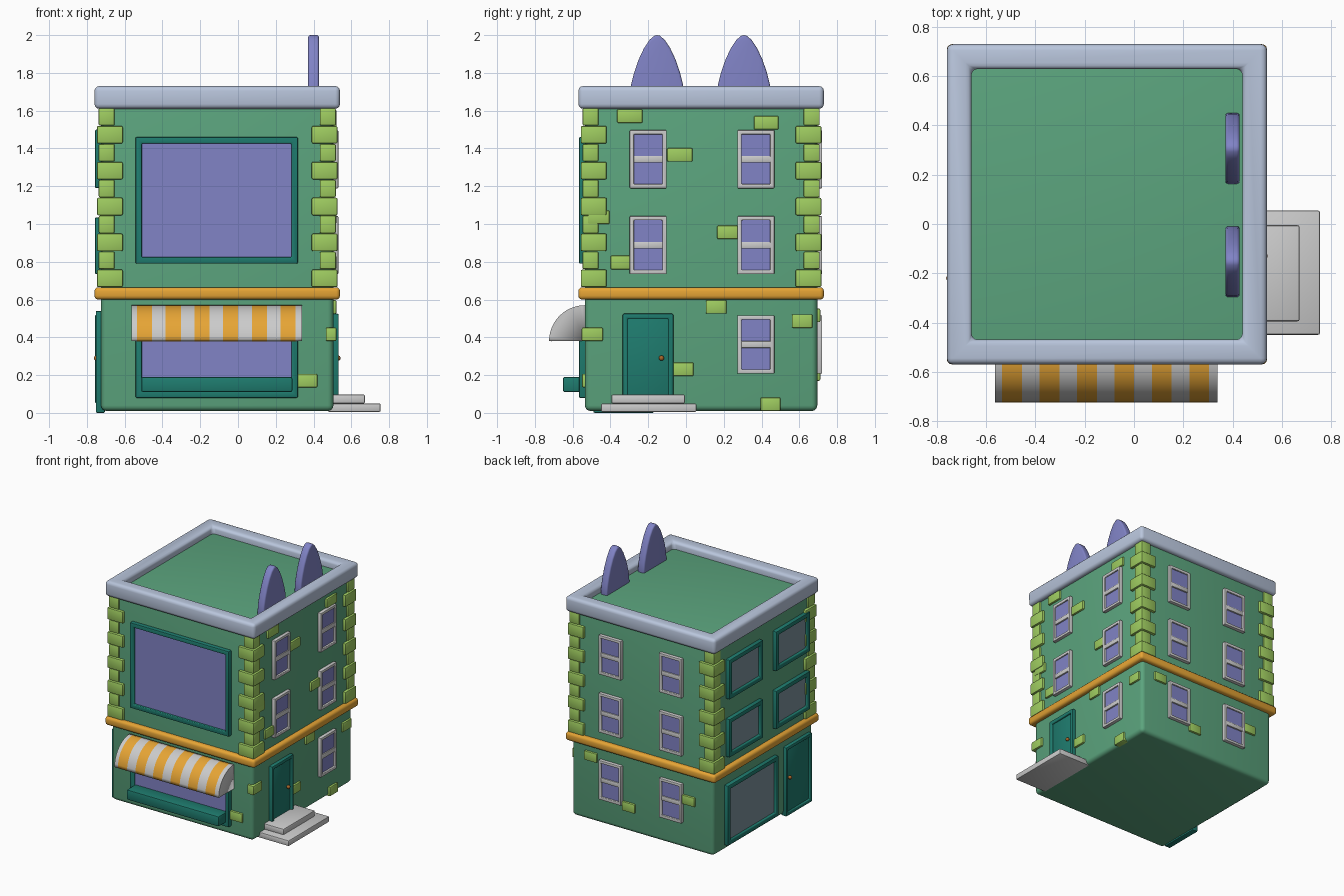
import bpy, bmesh, math
from mathutils import Vector

if "Cube" in bpy.data.objects:
    bpy.data.objects.remove(bpy.data.objects["Cube"])


def material(name, r, g, b):
    m = bpy.data.materials.new(name)
    m.diffuse_color = (r ** 2.2, g ** 2.2, b ** 2.2, 1)
    m.use_nodes = True
    m.node_tree.nodes["Principled BSDF"].inputs["Base Color"].default_value = m.diffuse_color
    return m


WALL = material("wall_green", .36, .64, .49)
STONE = material("lime_stone", .62, .80, .38)
TEAL = material("teal", .14, .48, .43)
GLASS = material("violet_glass", .50, .51, .77)
GREY_GLASS = material("grey_glass", .48, .56, .60)
ORANGE = material("orange", .90, .64, .22)
CORNICE = material("pale_blue", .72, .77, .86)
BRASS = material("brass", .65, .40, .18)
WHITE = material("white", .82, .82, .82)

# Wall planes of the building
X0, X1, Y0, Y1 = -.725, .505, -.535, .695
CX, CY = (X0 + X1) / 2, (Y0 + Y1) / 2

# Each side maps (along wall, up, out from wall) to world space
SIDES = {
    "front": lambda u, v, d: (u, Y0 - d, v),
    "back": lambda u, v, d: (u, Y1 + d, v),
    "right": lambda u, v, d: (X1 + d, u, v),
    "left": lambda u, v, d: (X0 - d, u, v),
    "top": lambda u, v, d: (u, v, d),
}


def finish(bm, name, mats, bevel=0, segments=2):
    bmesh.ops.recalc_face_normals(bm, faces=bm.faces)
    if bevel:
        edges = [e for e in bm.edges if e.calc_face_angle(0) > .5]
        bmesh.ops.bevel(bm, geom=edges, offset=bevel, segments=segments,
                        profile=.5, affect='EDGES', clamp_overlap=True)
    me = bpy.data.meshes.new(name)
    bm.to_mesh(me)
    bm.free()
    ob = bpy.data.objects.new(name, me)
    bpy.context.collection.objects.link(ob)
    for m in mats:
        if m:
            me.materials.append(m)
    bpy.ops.object.select_all(action='DESELECT')
    ob.select_set(True)
    bpy.context.view_layer.objects.active = ob
    bpy.ops.object.shade_smooth_by_angle(angle=math.radians(40))
    return ob


def box(name, side, u0, u1, v0, v1, d0, d1, mat=None, bevel=.006, segments=2):
    bm = bmesh.new()
    bmesh.ops.create_cube(bm, size=1)
    for v in bm.verts:
        a, b, c = v.co
        v.co = SIDES[side](u0 + (a + .5) * (u1 - u0), v0 + (b + .5) * (v1 - v0),
                           d0 + (c + .5) * (d1 - d0))
    return finish(bm, name, [mat], bevel, segments)


def frame(name, side, u0, u1, v0, v1, w, d0, d1, mat=None, bevel=.007, segments=2):
    """Rectangular ring with border width w."""
    bm = bmesh.new()
    loops = []
    for inset, d in ((0, d0), (0, d1), (w, d1), (w, d0)):
        a, b, c, e = u0 + inset, u1 - inset, v0 + inset, v1 - inset
        loops.append([bm.verts.new(SIDES[side](u, v, d))
                      for u, v in ((a, c), (b, c), (b, e), (a, e))])
    for k in range(4):
        p, q = loops[k], loops[(k + 1) % 4]
        for i in range(4):
            j = (i + 1) % 4
            bm.faces.new((p[i], p[j], q[j], q[i]))
    return finish(bm, name, [mat], bevel, segments)


def picture_window(name, side, u0, u1, v0, v1, glass):
    frame(name + "_frame", side, u0, u1, v0, v1, .034, -.02, .032, TEAL)
    box(name + "_glass", side, u0 + .02, u1 - .02, v0 + .02, v1 - .02, -.02, .012, glass, 0)


def sash_window(side, u, z):
    w, h = .098, .154
    frame("sash_frame", side, u - w, u + w, z - h, z + h, .022, -.02, .026, None, .005)
    box("sash_bar", side, u - w + .01, u + w - .01, z - .018, z + .018, -.02, .022, None, .005)
    for lo, hi, d in ((z + .015, z + h - .015, .014), (z - h + .015, z - .015, .010)):
        box("sash_pane", side, u - w + .015, u + w - .015, lo, hi, -.02, d, GLASS, 0)


def door(side, u0, u1, v0, v1, knob_u):
    frame("door_frame", side, u0, u1, v0, v1, .026, -.02, .028, TEAL)
    box("door_panel", side, u0 + .02, u1 - .02, v0 + .01, v1 - .02, -.02, .012, TEAL, .004)
    bm = bmesh.new()
    bmesh.ops.create_uvsphere(bm, u_segments=12, v_segments=8, radius=.014)
    bmesh.ops.translate(bm, verts=bm.verts, vec=Vector(SIDES[side](knob_u, .29, .024)))
    finish(bm, "door_knob", [BRASS])


# Building shell, band and parapet
box("building_body", "top", X0, X1, Y0, Y1, .01, 1.67, WALL, .03, 4)
box("floor_band", "top", -.76, .54, -.57, .73, .60, .665, ORANGE, .02, 3)
frame("parapet", "top", -.76, .54, -.57, .73, .10, 1.61, 1.73, CORNICE, .025, 3)

# Alternating corner stones on the upper floors
for sx in (-1, 1):
    for sy in (-1, 1):
        for i in range(10):
            size, out = (.137, .637) if i % 2 == 0 else (.085, .628)
            xs = sorted((CX + sx * out, CX + sx * (out - size)))
            ys = sorted((CY + sy * out, CY + sy * (out - size)))
            z = .665 + i * .095
            box("corner_stone", "top", *xs, *ys, z + .001, z + .094, STONE, .008)

# Small windows on the right and back walls
for z in (.362, .888, 1.343):
    for u in (-.2, .37):
        if not (z < .5 and u < 0):
            sash_window("right", u, z)
    for u in (.16, -.365):
        sash_window("back", u, z)

# Large windows on the front and left walls
picture_window("front_upper_window", "front", -.543, .317, .79, 1.46, GLASS)
picture_window("shop_window", "front", -.543, .317, .08, .55, GLASS)
box("shop_planter", "front", -.512, .288, .11, .19, 0, .117, TEAL, .01)
for v0, v1 in ((.735, 1.035), (1.19, 1.50)):
    for u0, u1 in ((-.46, -.04), (.12, .54)):
        picture_window("left_window", "left", u0, u1, v0, v1, GREY_GLASS)
picture_window("left_shop_window", "left", -.07, .56, .05, .52, GREY_GLASS)

# Doors and steps
door("right", -.335, -.067, .05, .525, -.13)
door("left", -.49, -.17, 0, .54, -.22)
box("lower_step", "right", -.45, .055, .005, .05, -.03, .25, None, .008)
box("upper_step", "right", -.395, -.005, .05, .097, -.03, .167, None, .008)

# Scattered wall bricks: side, start, end, bottom
for side, u0, u1, v in (
        ("right", -.365, -.23, 1.535), ("right", .36, .49, 1.50),
        ("right", -.10, .035, 1.33), ("right", -.52, -.405, 1.0),
        ("right", .165, .275, .92), ("right", -.40, -.295, .76),
        ("right", .105, .215, .525), ("right", .56, .67, .45),
        ("right", -.552, -.44, .38), ("right", -.07, .04, .195),
        ("right", .395, .50, .01), ("front", .31, .42, .135),
        ("back", .28, .39, .48), ("back", -.05, .06, .17), ("back", -.57, -.46, .36)):
    box("wall_brick", side, u0, u1, v, v + .072, -.04, .016, STONE, .007)

# Striped quarter-round awning
xs = [-.565]
for i in range(6):
    xs += [-.535 + i * .152, -.455 + i * .152]
xs.append(.34)
bm = bmesh.new()
arc = [(Y0 - .19 * math.sin(t), .38 + .19 * math.cos(t))
       for t in (math.pi / 2 * k / 12 for k in range(13))]
cols = [[bm.verts.new((x, y, z)) for y, z in arc] for x in xs]
for i in range(len(xs) - 1):
    for k in range(12):
        f = bm.faces.new((cols[i][k], cols[i][k + 1], cols[i + 1][k + 1], cols[i + 1][k]))
        f.material_index = i % 2
for col in (cols[0], cols[-1]):
    bm.faces.new(col + [bm.verts.new((col[0].co.x, Y0, .38))])
awning = finish(bm, "awning", [WHITE, ORANGE])
shell = awning.modifiers.new("thickness", 'SOLIDIFY')
shell.thickness, shell.offset = .012, -1

# Pair of pointed roof ears
half = [(.145, 1.66), (.137, 1.74), (.122, 1.80), (.098, 1.87), (.070, 1.93), (.040, 1.975), (.014, 1.997)]
for y in (-.153, .307):
    bm = bmesh.new()
    outline = [(y + a, z) for a, z in half] + [(y, 2.0)] + [(y - a, z) for a, z in reversed(half)]
    face = bm.faces.new([bm.verts.new((.371, a, z)) for a, z in outline])
    ext = bmesh.ops.extrude_face_region(bm, geom=[face])
    bmesh.ops.translate(bm, verts=[v for v in ext["geom"] if isinstance(v, bmesh.types.BMVert)],
                        vec=(.058, 0, 0))
    finish(bm, "roof_ear", [GLASS], .012, 3)
